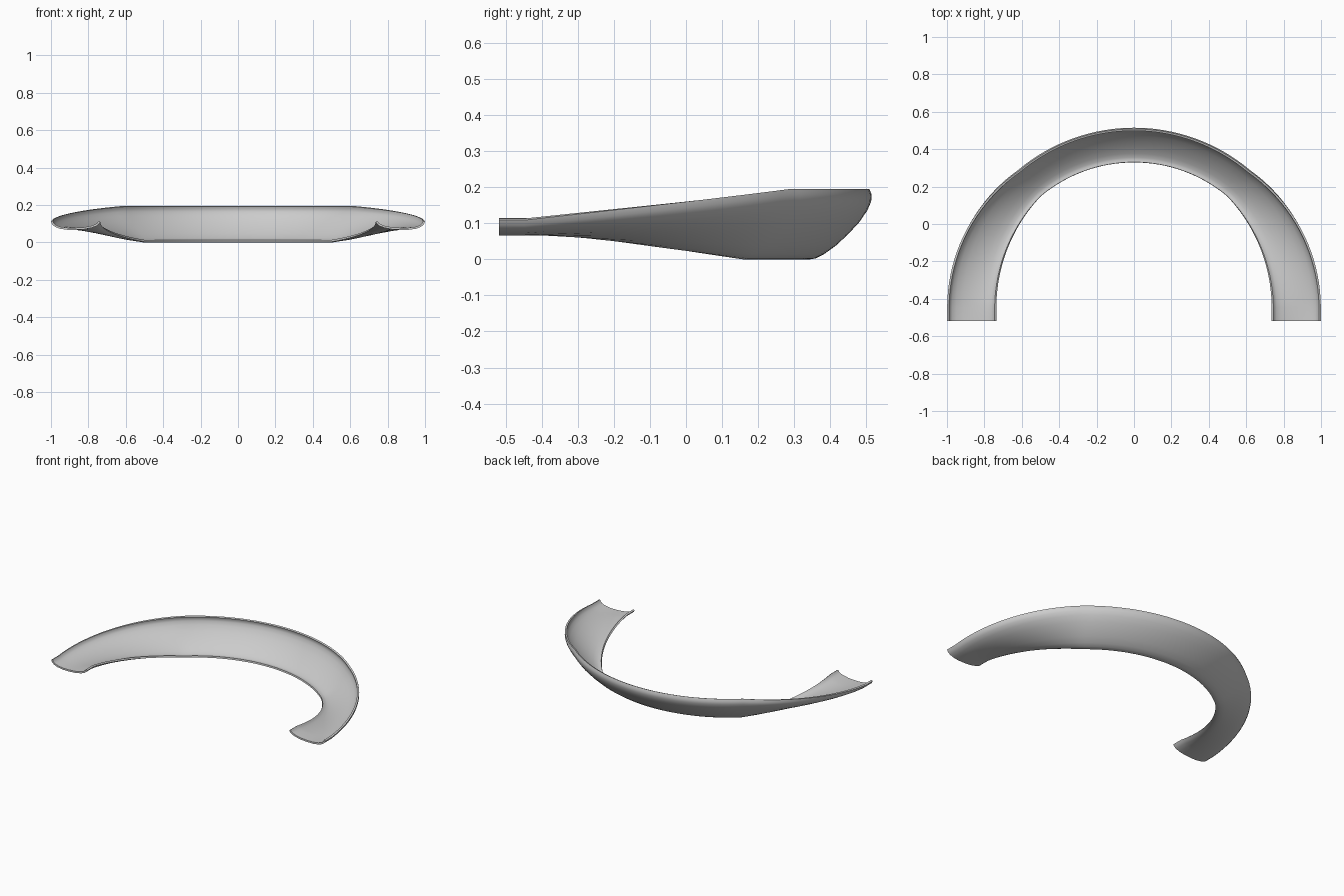
import bpy, bmesh, math
from mathutils import Vector

cube = bpy.data.objects.get("Cube")
if cube:
    bpy.data.objects.remove(cube, do_unlink=True)

RADIUS, CENTRE_Y, END_Y = 0.867, -0.447, -0.518
WALL = 0.011
FULL_BANK, BANK_ARC = math.radians(47), math.radians(50)
STEPS = 72

# Channel underside across its width: (offset outwards, height)
under = [Vector(p) for p in (
    (-.131, .002), (-.123, -.010), (-.110, -.020), (-.085, -.029), (-.045, -.037),
    (0, -.040), (.045, -.040), (.085, -.034), (.110, -.025), (.125, -.013), (.132, .002))]


def offset(points, distance):
    """Shift an open profile sideways to give the wall its thickness."""
    result = []
    for i, p in enumerate(points):
        d = (points[min(i + 1, len(points) - 1)] - points[max(i - 1, 0)]).normalized()
        result.append(p + Vector((-d.y, d.x)) * distance)
    return result


section = under + offset(under, WALL)[::-1]


def ring(bm, angle, y_shift=0):
    """Place one banked cross-section at an angle round the bend."""
    rise = min(angle, math.pi - angle) / BANK_ARC
    turn = min(max(rise, 0), 1)
    bank = FULL_BANK * turn
    height = 0.108 - 0.010 * turn
    verts = []
    for u, v in section:
        r = RADIUS + u * math.cos(bank) - v * math.sin(bank)
        z = height + u * math.sin(bank) + v * math.cos(bank)
        verts.append(bm.verts.new((r * math.cos(angle),
                                   CENTRE_Y + r * math.sin(angle) + y_shift, z)))
    return verts


# Banked half-round channel with short straight ends
bm = bmesh.new()
stub = END_Y - CENTRE_Y
rings = [ring(bm, 0, stub)]
rings += [ring(bm, math.pi * i / STEPS) for i in range(STEPS + 1)]
rings.append(ring(bm, math.pi, stub))
count = len(section)
for a, b in zip(rings, rings[1:]):
    for i in range(count):
        j = (i + 1) % count
        bm.faces.new((a[i], a[j], b[j], b[i]))

# Thin end faces
for end in (rings[0], rings[-1]):
    for i in range(len(under) - 1):
        bm.faces.new((end[i], end[i + 1], end[count - 2 - i], end[count - 1 - i]))
bmesh.ops.recalc_face_normals(bm, faces=bm.faces)

mesh = bpy.data.meshes.new("banked_channel")
bm.to_mesh(mesh)
bm.free()
channel = bpy.data.objects.new("banked_channel", mesh)
bpy.context.collection.objects.link(channel)

# Rest the model on the ground
low = min(v.co.z for v in mesh.vertices)
for v in mesh.vertices:
    v.co.z -= low

grey = bpy.data.materials.new("light_grey")
grey.use_nodes = True
colour = (0.6, 0.6, 0.6, 1)
grey.diffuse_color = colour
grey.node_tree.nodes["Principled BSDF"].inputs["Base Color"].default_value = colour
mesh.materials.append(grey)

bpy.ops.object.select_all(action='DESELECT')
channel.select_set(True)
bpy.context.view_layer.objects.active = channel
bpy.ops.object.shade_smooth_by_angle(angle=math.radians(40))
